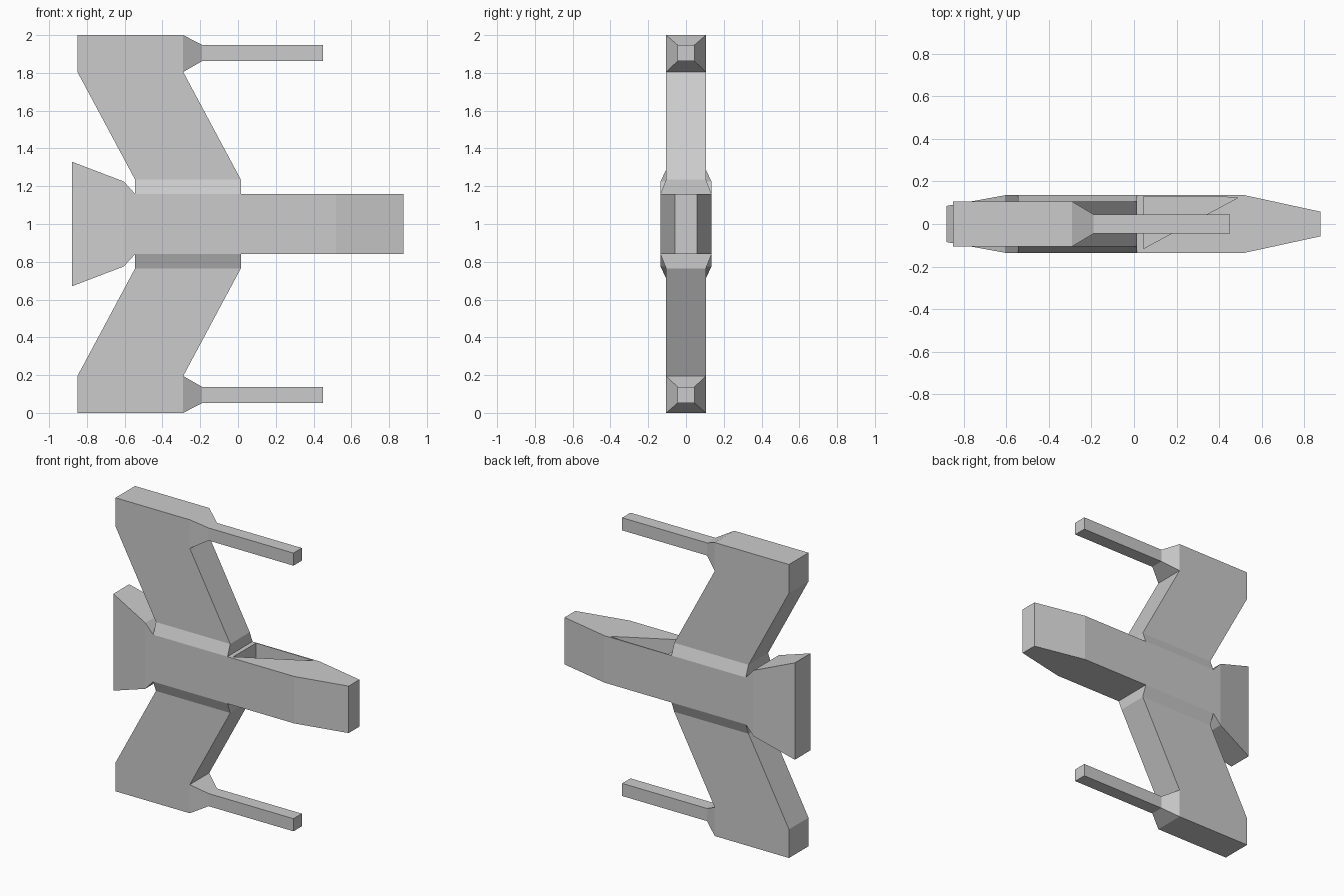
import bpy, bmesh
from mathutils import Vector

if "Cube" in bpy.data.objects:
    bpy.data.objects.remove(bpy.data.objects["Cube"])


def make_object(name, polys):
    """Weld a list of polygons (lists of points) into one flat-shaded mesh."""
    bm = bmesh.new()
    for poly in polys:
        bm.faces.new([bm.verts.new(p) for p in poly])
    bmesh.ops.remove_doubles(bm, verts=bm.verts, dist=1e-5)
    bmesh.ops.recalc_face_normals(bm, faces=bm.faces)
    mesh = bpy.data.meshes.new(name)
    bm.to_mesh(mesh)
    bm.free()
    obj = bpy.data.objects.new(name, mesh)
    bpy.context.collection.objects.link(obj)
    return obj


def loft(rings, skip=(), cap_start=True, cap_end=True):
    """Bridge four-sided rings; skip holds (segment, side) openings."""
    polys = []
    for i in range(len(rings) - 1):
        a, b = rings[i], rings[i + 1]
        for j in range(4):
            if (i, j) not in skip:
                k = (j + 1) % 4
                polys.append([a[j], a[k], b[k], b[j]])
    if cap_start:
        polys.append(rings[0])
    if cap_end:
        polys.append(rings[-1])
    return polys


def x_ring(x, y, z, zc=1.0):
    return [(x, -y, zc - z), (x, y, zc - z), (x, y, zc + z), (x, -y, zc + z)]


def z_ring(x0, x1, y, z):
    return [(x0, -y, z), (x1, -y, z), (x1, y, z), (x0, y, z)]


# Fuselage: flared tail to tapered nose, open at wing roots and pocket deck
sections = [(-0.88, 0.085, 0.33), (-0.605, 0.135, 0.225), (-0.545, 0.135, 0.16),
            (0.015, 0.135, 0.16), (0.52, 0.135, 0.16), (0.875, 0.058, 0.16)]
hull = loft([x_ring(*s) for s in sections], skip={(2, 0), (2, 2), (3, 2)})

# Triangular pocket sunk into the top deck
top = 1.16
A, B, C, D = [(x, y, top) for x, y in
              ((0.015, -0.135), (0.52, -0.135), (0.52, 0.135), (0.015, 0.135))]
pocket = [(0.045, -0.115, top), (0.49, 0.125, top), (0.045, 0.13, top)]
P, Q, R = pocket
floor = [(x, y, z - 0.15) for x, y, z in pocket]
hull += [[A, B, Q, P], [B, C, Q], [C, D, R, Q], [D, A, P, R], floor]
for i in range(3):
    k = (i + 1) % 3
    hull.append([pocket[i], pocket[k], floor[k], floor[i]])
make_object("fuselage", hull)

# Swept wings and tip guns, mirrored above and below the fuselage
for side, s in (("upper", 1), ("lower", -1)):
    wing = [z_ring(-0.545, 0.015, 0.135, 1 + s * 0.16),
            z_ring(-0.545, 0.015, 0.105, 1 + s * 0.235),
            z_ring(-0.85, -0.29, 0.105, 1 + s * 0.805),
            z_ring(-0.85, -0.29, 0.105, 1 + s * 1.0)]
    make_object(side + "_wing", loft(wing, skip={(2, 1)}, cap_start=False))

    gun = [x_ring(-0.29, 0.105, 0.0975, 1 + s * 0.9025),
           x_ring(-0.19, 0.045, 0.043, 1 + s * 0.905),
           x_ring(0.45, 0.045, 0.043, 1 + s * 0.905)]
    make_object(side + "_gun", loft(gun, cap_start=False))
